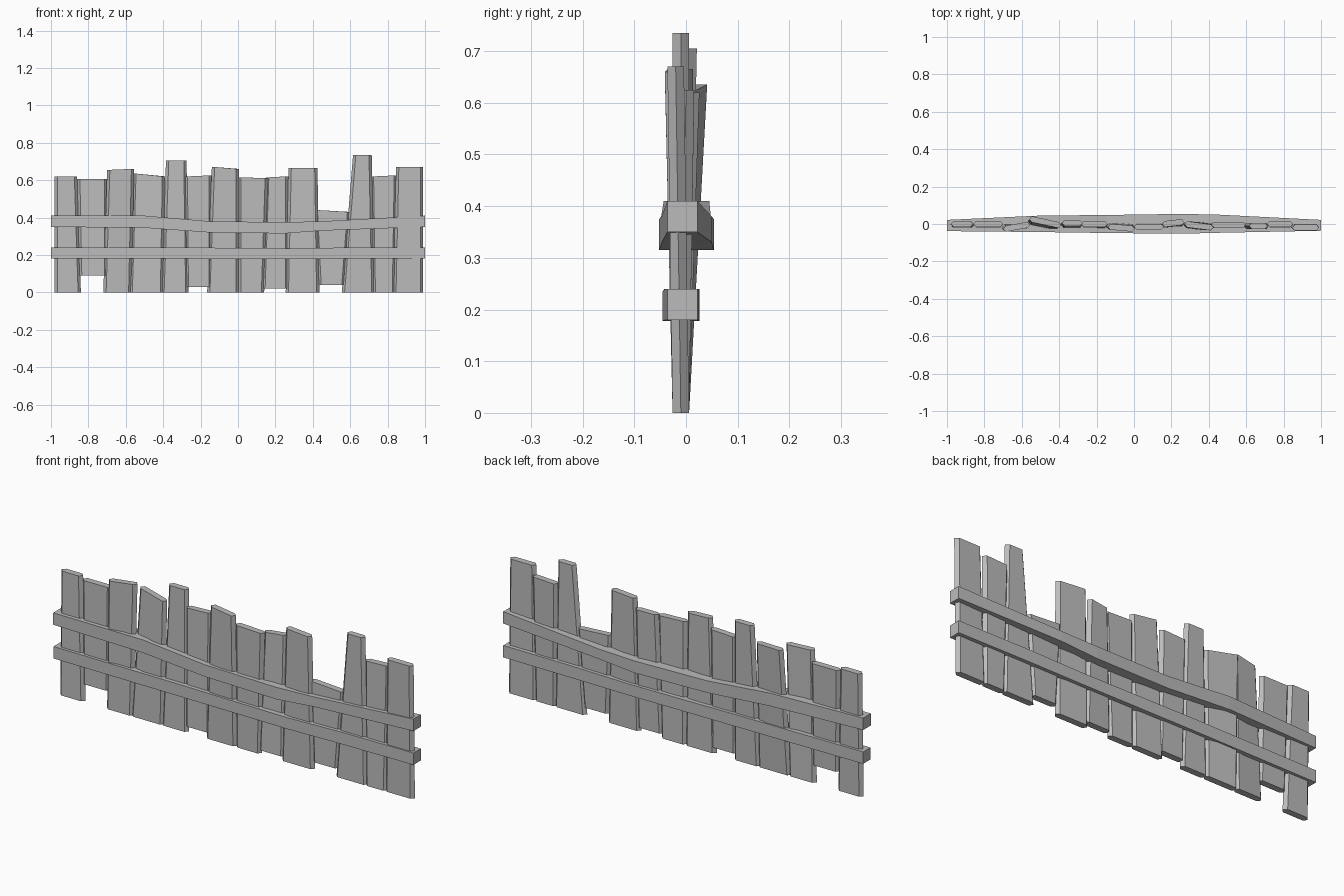
import bpy
import bmesh

cube = bpy.data.objects.get("Cube")
if cube:
    bpy.data.objects.remove(cube, do_unlink=True)

# One plain grey for all the timber
wood = bpy.data.materials.new("weathered grey")
wood.use_nodes = True
GREY = (0.5, 0.5, 0.5, 1)
wood.diffuse_color = GREY
wood.node_tree.nodes["Principled BSDF"].inputs["Base Color"].default_value = GREY


def loft(name, rings):
    """Skin a row of matching rings into a closed, flat-shaded solid."""
    bm = bmesh.new()
    loops = [[bm.verts.new(point) for point in ring] for ring in rings]
    for lower, upper in zip(loops, loops[1:]):
        for i in range(len(lower)):
            j = (i + 1) % len(lower)
            bm.faces.new((lower[i], lower[j], upper[j], upper[i]))
    bm.faces.new(loops[0][::-1])
    bm.faces.new(loops[-1])
    bmesh.ops.recalc_face_normals(bm, faces=bm.faces[:])
    mesh = bpy.data.meshes.new(name)
    bm.to_mesh(mesh)
    bm.free()
    mesh.materials.append(wood)
    obj = bpy.data.objects.new(name, mesh)
    bpy.context.collection.objects.link(obj)
    return obj


def plank_ring(left, right, z_left, z_right, y, twist, half=0.016, point=0.015):
    """Six-sided plank section: flat front and back, pointed sides."""
    y_left, y_right = y + twist, y - twist
    return [
        (left, y_left, z_left),
        (left + point, y_left - half, z_left),
        (right - point, y_right - half, z_right),
        (right, y_right, z_right),
        (right - point, y_right + half, z_right),
        (left + point, y_left + half, z_left),
    ]


def plank(name, bottom, foot, top, heights, lean, twist):
    base_y = -0.01
    loft(name, [
        plank_ring(*bottom, foot, foot, base_y, 0),
        plank_ring(*top, *heights, base_y + lean, twist),
    ])


# Upright planks: bottom edges, foot height, top edges, top heights, lean, twist
planks = [
    ((-.98, -.84), 0, (-.98, -.86), (.62, .62), .01, 0),
    ((-.85, -.7), .09, (-.86, -.7), (.605, .605), .01, 0),
    ((-.72, -.57), 0, (-.7, -.555), (.655, .66), -.005, -.01),
    ((-.58, -.4), 0, (-.56, -.39), (.635, .62), .02, .015),
    ((-.41, -.265), 0, (-.385, -.275), (.705, .705), .015, 0),
    ((-.28, -.14), .03, (-.285, -.14), (.62, .625), .01, 0),
    ((-.165, .005), 0, (-.14, .005), (.67, .66), -.01, .005),
    ((0, .14), 0, (0, .16), (.615, .61), -.005, 0),
    ((.13, .27), .02, (.15, .27), (.615, .62), .015, -.005),
    ((.255, .435), 0, (.27, .425), (.665, .665), 0, .008),
    ((.43, .57), .04, (.41, .6), (.44, .43), .005, 0),
    ((.555, .73), 0, (.615, .715), (.735, .735), 0, 0),
    ((.72, .84), 0, (.71, .85), (.62, .625), .01, 0),
    ((.83, .99), 0, (.845, .99), (.67, .67), -.01, 0),
]
for number, spec in enumerate(planks, 1):
    plank(f"plank_{number}", *spec)


def rail(name, stations):
    """Beam along x; each station is x, front y, back y, bottom z, top z."""
    loft(name, [
        [(x, front, low), (x, back, low), (x, back, high), (x, front, high)]
        for x, front, back, low, high in stations
    ])


# Bowed, sagging upper beam and straighter lower beam
rail("upper_rail", [
    (-1, -.038, .022, .35, .41),
    (-.5, -.043, .045, .345, .41),
    (-.15, -.048, .048, .32, .38),
    (.25, -.052, .054, .315, .375),
    (.45, -.047, .05, .33, .38),
    (1, -.036, .022, .35, .41),
])
rail("lower_rail", [
    (-1, -.036, .022, .18, .24),
    (-.3, -.042, .026, .18, .24),
    (.3, -.045, .026, .178, .235),
    (.6, -.04, .025, .18, .24),
    (1, -.036, .022, .18, .24),
])
